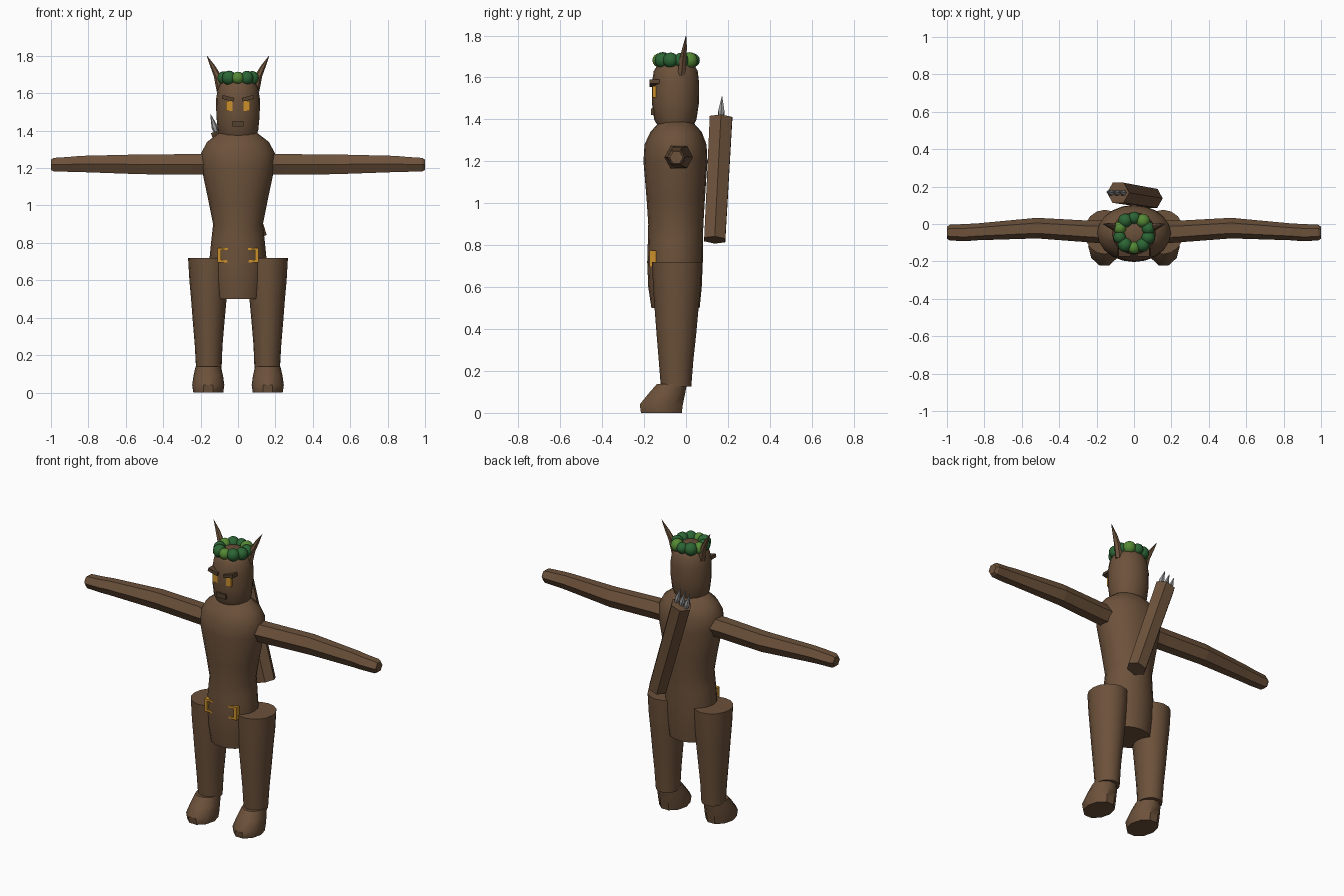
import bpy, bmesh
from math import sin, cos, pi, radians
from mathutils import Vector

old = bpy.data.objects.get("Cube")
if old:
    bpy.data.objects.remove(old, do_unlink=True)


def material(name, r, g, b):
    m = bpy.data.materials.new(name)
    m.use_nodes = True
    m.diffuse_color = (r, g, b, 1)
    m.node_tree.nodes["Principled BSDF"].inputs["Base Color"].default_value = (r, g, b, 1)
    return m


BARK = material("bark brown", 0.15, 0.083, 0.043)
DARK = material("dark bark", 0.09, 0.052, 0.028)
GOLD = material("gold", 0.6, 0.28, 0.025)
LEAF = material("leaf green", 0.025, 0.13, 0.035)
MOSS = material("light leaf green", 0.09, 0.25, 0.035)
STEEL = material("steel grey", 0.32, 0.32, 0.32)


def finish(bm, name, mat, smooth=False):
    bmesh.ops.recalc_face_normals(bm, faces=bm.faces)
    mesh = bpy.data.meshes.new(name)
    bm.to_mesh(mesh)
    bm.free()
    mesh.materials.append(mat)
    ob = bpy.data.objects.new(name, mesh)
    bpy.context.collection.objects.link(ob)
    if smooth:
        bpy.ops.object.select_all(action='DESELECT')
        ob.select_set(True)
        bpy.context.view_layer.objects.active = ob
        bpy.ops.object.shade_smooth_by_angle(angle=radians(40))
    return ob


def loft(name, rings, sides, mat, smooth=False, u=(1, 0, 0), v=(0, 1, 0)):
    """Skin elliptical rings (centre, radius along u, radius along v), capped at both ends."""
    bm = bmesh.new()
    u, v = Vector(u), Vector(v)
    loops = []
    for c, ru, rv in rings:
        angles = [2 * pi * i / sides for i in range(sides)]
        loops.append([bm.verts.new(Vector(c) + u * ru * cos(a) + v * rv * sin(a)) for a in angles])
    for a, b in zip(loops, loops[1:]):
        for i in range(sides):
            j = (i + 1) % sides
            bm.faces.new((a[i], a[j], b[j], b[i]))
    bm.faces.new(loops[0])
    bm.faces.new(loops[-1])
    return finish(bm, name, mat, smooth)


def column(name, profile, sides, mat, x=0):
    """Upright loft from (z, x offset, half width, front y, back y)."""
    rings = [((x + dx, (f + b) / 2, z), w, (b - f) / 2) for z, dx, w, f, b in profile]
    return loft(name, rings, sides, mat, True)


def box(name, centre, size, mat, roll=0):
    bm = bmesh.new()
    bmesh.ops.create_cube(bm, size=1)
    bmesh.ops.scale(bm, vec=size, verts=bm.verts)
    ob = finish(bm, name, mat)
    ob.location = centre
    ob.rotation_euler.y = roll
    return ob


# Torso and head
column("torso", [
    (0.50, 0, 0.13, -0.165, 0.065), (0.60, 0, 0.145, -0.18, 0.075),
    (0.72, 0, 0.152, -0.185, 0.08), (0.82, 0, 0.142, -0.182, 0.08),
    (0.90, 0, 0.133, -0.18, 0.083), (1.02, 0, 0.157, -0.188, 0.09),
    (1.20, 0, 0.195, -0.203, 0.102), (1.28, 0, 0.197, -0.198, 0.098),
    (1.34, 0, 0.165, -0.17, 0.075), (1.39, 0, 0.10, -0.125, 0.03)], 20, BARK)
column("head", [
    (1.36, 0, 0.09, -0.13, 0.03), (1.40, 0, 0.108, -0.152, 0.05),
    (1.48, 0, 0.116, -0.163, 0.062), (1.57, 0, 0.117, -0.163, 0.063),
    (1.63, 0, 0.107, -0.154, 0.056), (1.67, 0, 0.085, -0.13, 0.035),
    (1.69, 0, 0.045, -0.09, -0.005)], 20, BARK)

for side, s in (("left", 1), ("right", -1)):
    # Hexagonal arm in three segments, hand last
    loft(side + "_arm", [
        ((s * x, y, z), ry, rz) for x, y, z, ry, rz in (
            (0.12, -0.045, 1.22, 0.062, 0.062), (0.24, -0.04, 1.22, 0.058, 0.063),
            (0.52, -0.022, 1.22, 0.055, 0.061), (0.84, -0.042, 1.222, 0.045, 0.05))],
        6, BARK, u=(0, 1, 0), v=(0, 0, 1))
    loft(side + "_hand", [
        ((s * x, y, z), ry, rz) for x, y, z, ry, rz in (
            (0.84, -0.042, 1.222, 0.045, 0.05), (0.90, -0.046, 1.22, 0.046, 0.046),
            (0.985, -0.046, 1.218, 0.042, 0.042), (1.0, -0.046, 1.218, 0.032, 0.032))],
        6, BARK, u=(0, 1, 0), v=(0, 0, 1))

    # Leg and foot
    column(side + "_leg", [
        (0.125, 0, 0.068, -0.12, 0.025), (0.25, s * 0.001, 0.074, -0.13, 0.035),
        (0.37, s * 0.001, 0.084, -0.14, 0.048), (0.50, 0, 0.095, -0.15, 0.06),
        (0.60, 0, 0.104, -0.157, 0.07), (0.72, 0, 0.111, -0.162, 0.076)],
        16, BARK, x=s * 0.156)
    column(side + "_foot", [
        (0, 0, 0.08, -0.22, -0.015), (0.04, 0, 0.086, -0.226, -0.01),
        (0.09, 0, 0.079, -0.185, 0), (0.138, 0, 0.068, -0.142, 0.008)],
        10, BARK, x=s * 0.159)

    # Horn-like ear
    loft(side + "_ear", [
        ((s * x, y, z), rx, ry) for x, y, z, rx, ry in (
            (0.09, -0.022, 1.61, 0.024, 0.02), (0.108, -0.015, 1.69, 0.021, 0.019),
            (0.135, -0.006, 1.745, 0.014, 0.012), (0.166, 0, 1.80, 0.001, 0.001))],
        6, BARK)

    # Eye and slanted brow
    box(side + "_eye", (s * 0.047, -0.142, 1.532), (0.034, 0.035, 0.055), GOLD)
    box(side + "_brow", (s * 0.053, -0.15, 1.573), (0.065, 0.046, 0.02), DARK, -s * 0.24)

box("mouth", (0, -0.153, 1.436), (0.06, 0.028, 0.03), DARK)

# Belt buckle frame, its middle sunk into the belly
for s in (1, -1):
    box("buckle_side", (s * 0.1, -0.158, 0.735), (0.02, 0.03, 0.078), GOLD)
    box("buckle_bar", (0, -0.158, 0.735 + s * 0.033), (0.2, 0.03, 0.012), GOLD)

# Leaf wreath
COUNT = 10
for i in range(COUNT):
    a = 2 * pi * i / COUNT + 0.3
    r = 0.036 + 0.003 * sin(i * 2.4)
    bm = bmesh.new()
    bmesh.ops.create_uvsphere(bm, u_segments=14, v_segments=8, radius=r)
    leaf = finish(bm, "wreath_leaf", MOSS if i % 3 == 1 else LEAF, True)
    leaf.location = (0.08 * cos(a), -0.047 + 0.08 * sin(a), 1.682)

# Slanted quiver across the back
low, high = Vector((0.098, 0.137, 0.825)), Vector((-0.085, 0.167, 1.405))
axis = (high - low).normalized()
across = Vector((0, 1, 0)).cross(axis).normalized()
depth = axis.cross(across)
loft("quiver", [(low, 0.058, 0.058), (high, 0.062, 0.062)], 6, BARK, u=across, v=depth)

# Arrow heads
for k in (-1, 0, 1):
    base = high + across * k * 0.034
    loft("arrow_head", [(base - axis * 0.01, 0.012, 0.012), (base + axis * 0.025, 0.017, 0.017),
                        (base + axis * 0.1, 0.001, 0.001)], 6, STEEL, u=across, v=depth)
